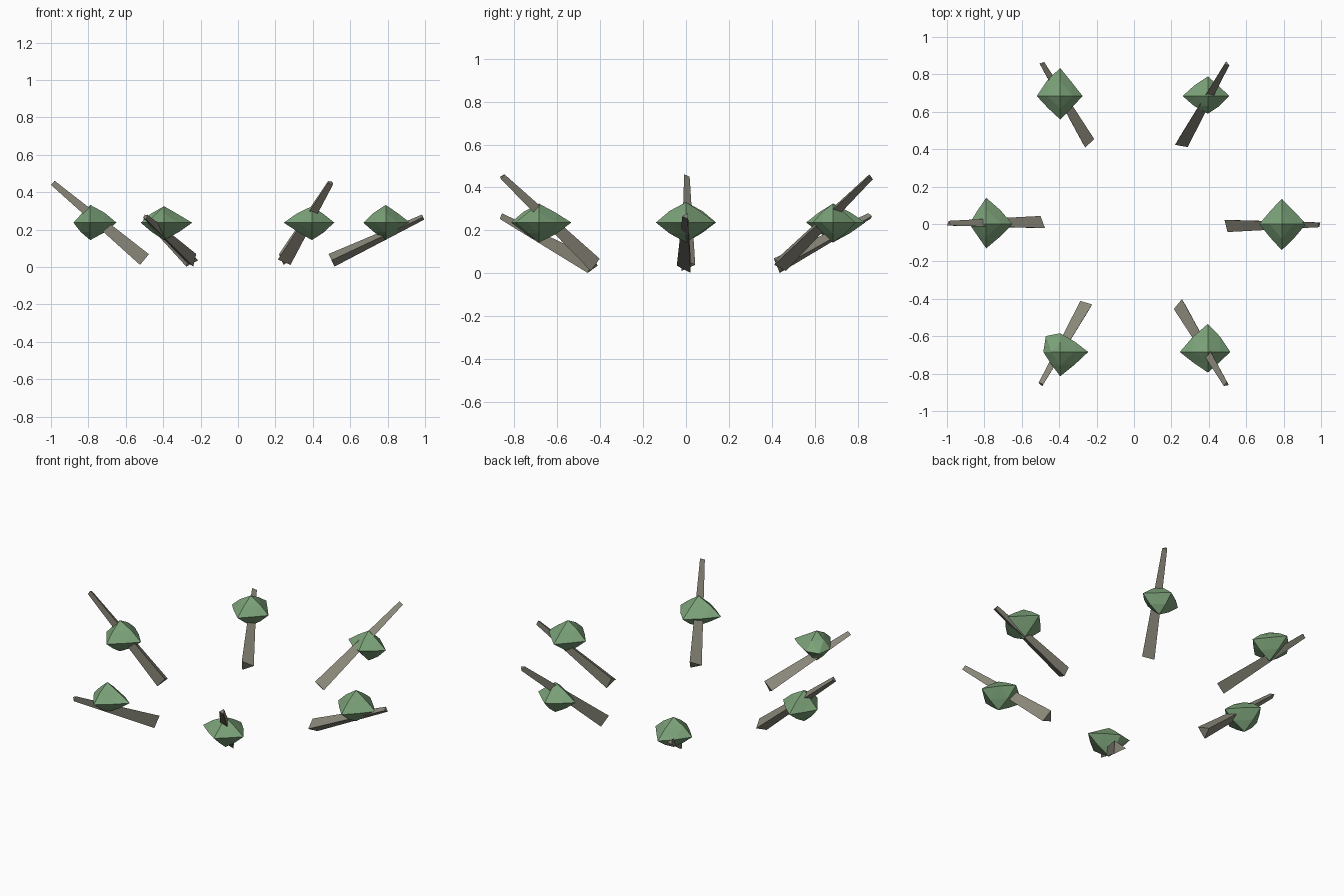
import bpy, bmesh, math, random
from mathutils import Vector

if "Cube" in bpy.data.objects:
    bpy.data.objects.remove(bpy.data.objects["Cube"])

random.seed(4)


def material(name, rgb):
    m = bpy.data.materials.new(name)
    m.diffuse_color = (*rgb, 1)
    m.use_nodes = True
    m.node_tree.nodes["Principled BSDF"].inputs["Base Color"].default_value = m.diffuse_color
    return m


BARK = material("bark", (0.25, 0.24, 0.19))
LEAF = material("leaf", (0.20, 0.36, 0.19))


def add_object(name, bm, mat):
    bmesh.ops.recalc_face_normals(bm, faces=bm.faces)
    mesh = bpy.data.meshes.new(name)
    bm.to_mesh(mesh)
    bm.free()
    mesh.materials.append(mat)
    ob = bpy.data.objects.new(name, mesh)
    bpy.context.collection.objects.link(ob)
    return ob


def branch(name, start, end, side, r0, r1):
    # tapered three-sided stick with one ridge pointing along side
    bm = bmesh.new()
    up = (end - start).normalized().cross(side)
    rings = []
    for p, r in ((start, r0), (end, r1)):
        rings.append([bm.verts.new(p + r * (math.cos(a) * side + math.sin(a) * up))
                      for a in (0, math.tau / 3, 2 * math.tau / 3)])
    a, b = rings
    for i in range(3):
        j = (i + 1) % 3
        bm.faces.new((a[i], a[j], b[j], b[i]))
    bm.faces.new(a[::-1])
    bm.faces.new(b)
    return add_object(name, bm, BARK)


def leaf_clump(name, centre, plus, minus, bulge=None):
    # once-subdivided octahedron with uneven reach along each axis
    bm = bmesh.new()
    axes = [[bm.verts.new([s if k == i else 0 for k in range(3)]) for s in (1, -1)]
            for i in range(3)]
    for x in axes[0]:
        for y in axes[1]:
            for z in axes[2]:
                bm.faces.new((x, y, z))
    bmesh.ops.subdivide_edges(bm, edges=bm.edges[:], cuts=1, use_grid_fill=True)
    for v in bm.verts:
        signs = tuple((c > 0.1) - (c < -0.1) for c in v.co)
        k = 1.0
        if sum(map(abs, signs)) == 2:
            k = random.uniform(1.0, 1.12)
            if signs == bulge:
                k = 1.7
        v.co = centre + Vector([c * k * (plus[i] if c > 0 else minus[i])
                                for i, c in enumerate(v.co)])
    return add_object(name, bm, LEAF)


# reach of each clump: +x, -x, +y, -y
REACH = [(0.13, 0.12, 0.135, 0.14), (0.115, 0.135, 0.105, 0.095),
         (0.12, 0.125, 0.15, 0.125), (0.14, 0.09, 0.14, 0.13),
         (0.15, 0.09, 0.10, 0.13), (0.12, 0.15, 0.15, 0.11)]

# six branches in a ring, alternately low and steep
for i, (px, mx, py, my) in enumerate(REACH):
    a = i * math.pi / 3
    out = Vector((math.cos(a), math.sin(a), 0))
    side = Vector((math.sin(a), -math.cos(a), 0))
    steep = i % 2
    start = out * 0.50 + Vector((0, 0, 0.04 if steep else 0.036))
    end = out * 0.99 + Vector((0, 0, 0.45 if steep else 0.267))
    branch(f"branch_{i + 1}", start, end, side, 0.043, 0.017)
    top = 0.095 if i in (0, 3) else 0.088
    leaf_clump(f"leaf_clump_{i + 1}", out * 0.79 + Vector((0, 0, 0.237)),
               (px, py, top), (mx, my, 0.093),
               (-1, 1, 0) if i == 4 else None)
